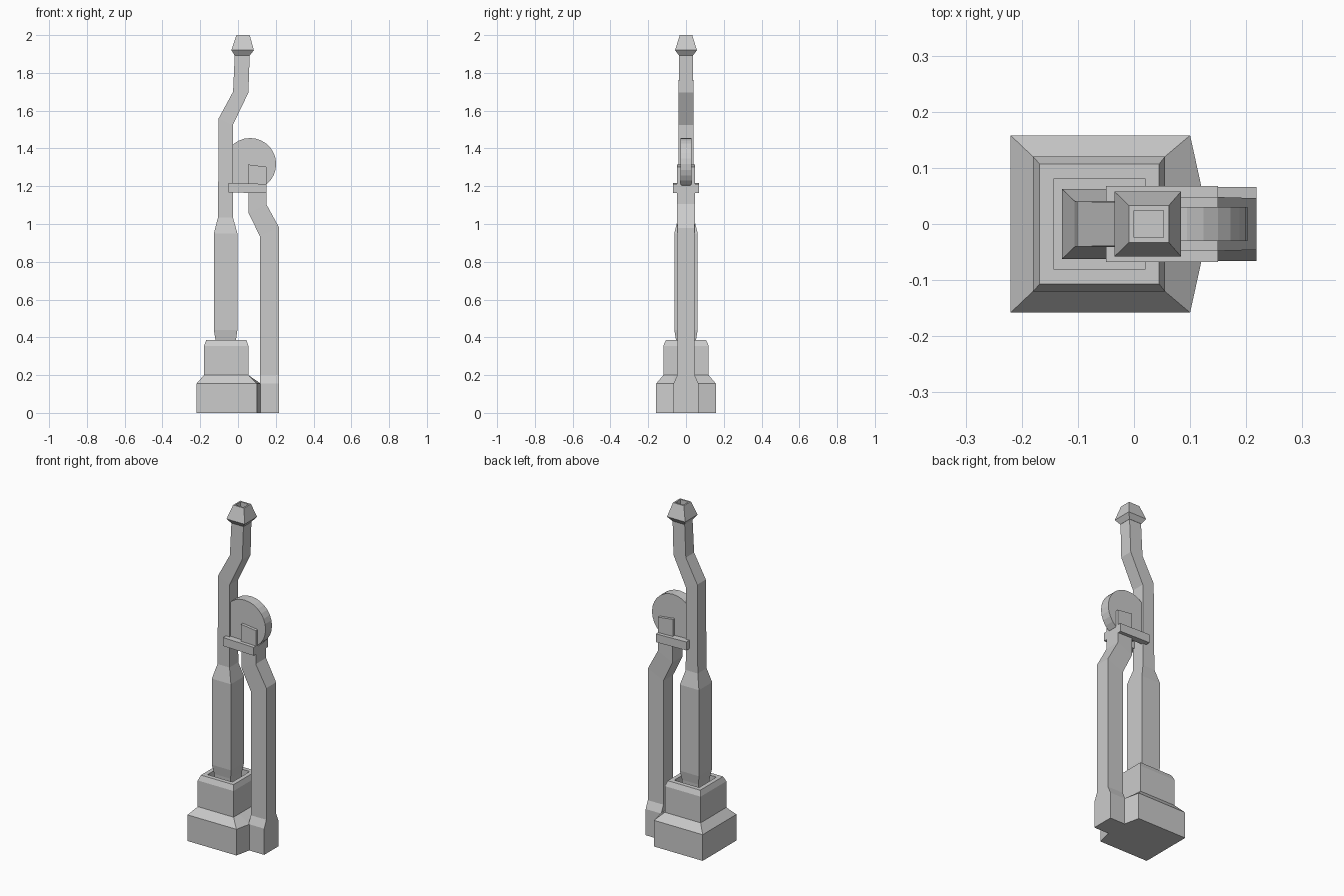
import bpy, bmesh, math

if "Cube" in bpy.data.objects:
    bpy.data.objects.remove(bpy.data.objects["Cube"])


def loft(name, rings):
    """Skin a stack of equally sized rings and close both ends."""
    bm = bmesh.new()
    rows = [[bm.verts.new(p) for p in ring] for ring in rings]
    n = len(rows[0])
    for a, b in zip(rows, rows[1:]):
        for i in range(n):
            j = (i + 1) % n
            bm.faces.new((a[i], a[j], b[j], b[i]))
    bm.faces.new(rows[0][::-1])
    bm.faces.new(rows[-1])
    bmesh.ops.recalc_face_normals(bm, faces=bm.faces)
    me = bpy.data.meshes.new(name)
    bm.to_mesh(me)
    bm.free()
    ob = bpy.data.objects.new(name, me)
    bpy.context.collection.objects.link(ob)
    return ob


def quad(xl, zl, xr, zr, h):
    """Rectangular section, possibly tilted, with half depth h."""
    return [(xl, -h, zl), (xr, -h, zr), (xr, h, zr), (xl, h, zl)]


def flat(xl, xr, h, z):
    return quad(xl, z, xr, z, h)


def base_ring(xl, xr, h, z, bulge=0.0):
    """Six-sided section whose right side can bulge towards the pipe."""
    m = xr + bulge
    return [(xl, -h, z), (xr, -h, z), (m, -0.067, z),
            (m, 0.067, z), (xr, h, z), (xl, h, z)]


# Stepped base with a recessed socket
loft("base", [
    base_ring(-0.22, 0.10, 0.158, 0, 0.02),
    base_ring(-0.22, 0.10, 0.158, 0.155, 0.02),
    base_ring(-0.18, 0.055, 0.12, 0.2),
    base_ring(-0.18, 0.055, 0.12, 0.355),
    base_ring(-0.168, 0.045, 0.107, 0.385),
    base_ring(-0.143, 0.02, 0.081, 0.385),
    base_ring(-0.143, 0.02, 0.081, 0.345)])

# Main bent pole
loft("main_pole", [
    flat(-0.117, -0.013, 0.05, 0.34),
    flat(-0.119, -0.011, 0.053, 0.385),
    flat(-0.128, -0.003, 0.062, 0.44),
    flat(-0.128, -0.003, 0.062, 0.95),
    flat(-0.106, -0.027, 0.041, 1.035),
    quad(-0.102, 1.56, -0.027, 1.525, 0.04),
    quad(-0.026, 1.70, 0.055, 1.695, 0.039),
    flat(-0.017, 0.062, 0.037, 1.90)])

# Flared hollow cap
loft("pole_cap", [
    flat(-0.018, 0.063, 0.038, 1.893),
    flat(-0.035, 0.084, 0.058, 1.92),
    flat(-0.009, 0.062, 0.033, 2.0),
    flat(0.0, 0.053, 0.024, 2.0),
    flat(0.0, 0.053, 0.024, 1.97)])

# Side pipe with flared foot
loft("side_pipe", [
    flat(0.116, 0.218, 0.066, 0),
    flat(0.116, 0.218, 0.066, 0.155),
    flat(0.116, 0.218, 0.046, 0.2),
    quad(0.116, 0.935, 0.218, 0.98, 0.046),
    quad(0.055, 1.06, 0.15, 1.105, 0.048),
    flat(0.055, 0.15, 0.048, 1.205)])

# Wheel between pole and pipe
bpy.ops.mesh.primitive_cylinder_add(
    vertices=28, radius=0.138, depth=0.06,
    location=(0.064, 0, 1.317), rotation=(math.pi / 2, 0, 0))
bpy.context.object.name = "wheel"

# Clamp bars and wheel brackets on both sides
for side, label in ((-1, "front"), (1, "back")):
    def plate(name, y0, y1, outline):
        loft(f"{label}_{name}", [[(x, side * y, z) for x, z in outline] for y in (y0, y1)])
    plate("clamp_bar", 0.03, 0.068,
          [(-0.05, 1.167), (0.15, 1.163), (0.15, 1.212), (-0.05, 1.217)])
    plate("wheel_bracket", 0.025, 0.047,
          [(0.053, 1.19), (0.15, 1.19), (0.15, 1.303), (0.053, 1.315)])
